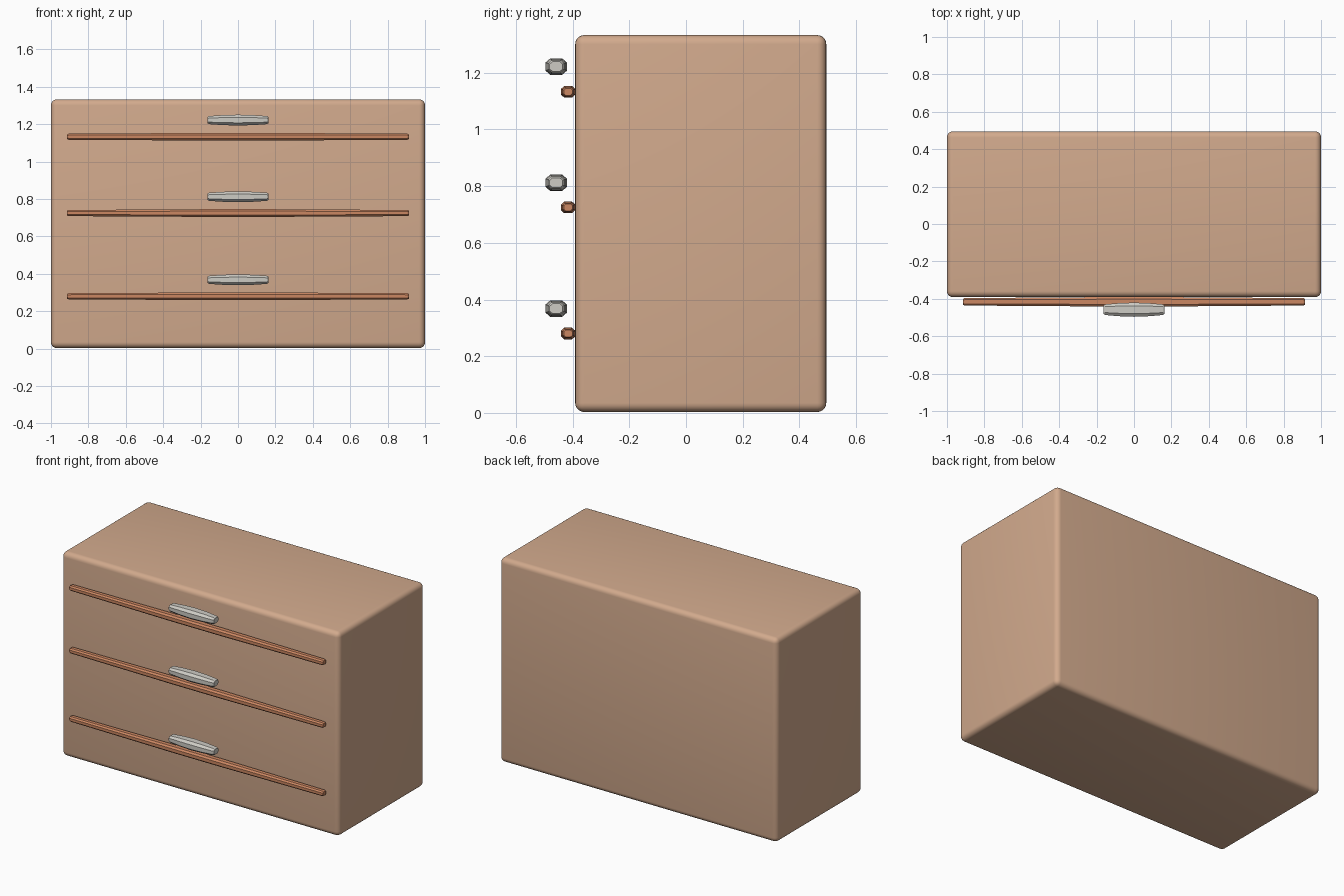
import bpy, bmesh, math
from mathutils import Vector

if "Cube" in bpy.data.objects:
    bpy.data.objects.remove(bpy.data.objects["Cube"])


def material(name, color):
    m = bpy.data.materials.new(name)
    m.diffuse_color = (*color, 1)
    m.use_nodes = True
    m.node_tree.nodes["Principled BSDF"].inputs["Base Color"].default_value = m.diffuse_color
    return m


TAN = material("tan_wood", (0.645, 0.402, 0.266))
COPPER = material("reddish_wood", (0.60, 0.242, 0.122))
GREY = material("pale_grey", (0.61, 0.597, 0.552))


def add_object(name, bm, mat):
    bmesh.ops.recalc_face_normals(bm, faces=bm.faces[:])
    me = bpy.data.meshes.new(name)
    bm.to_mesh(me)
    bm.free()
    me.materials.append(mat)
    ob = bpy.data.objects.new(name, me)
    bpy.context.collection.objects.link(ob)
    return ob


def box(name, lo, hi, bevel, mat):
    bm = bmesh.new()
    bmesh.ops.create_cube(bm, size=1)
    for v in bm.verts:
        v.co = Vector([(l + h) / 2 + c * (h - l) for l, h, c in zip(lo, hi, v.co)])
    bmesh.ops.bevel(bm, geom=bm.edges[:], offset=bevel, segments=5,
                    profile=0.5, affect='EDGES')
    ob = add_object(name, bm, mat)
    bpy.context.view_layer.objects.active = ob
    ob.select_set(True)
    bpy.ops.object.shade_smooth_by_angle(angle=math.radians(40))
    ob.select_set(False)


def tapered_bar(name, length, y, z, depth, height, stations, mat):
    """Eight-sided bar along x; stations are (fraction of half length, scale)."""
    section = [(1, .5), (.55, 1), (-.55, 1), (-1, .5),
               (-1, -.5), (-.55, -1), (.55, -1), (1, -.5)]
    path = [(-t, s) for t, s in stations] + [(t, s) for t, s in reversed(stations[:-1])]
    bm = bmesh.new()
    rings = [[bm.verts.new((t * length / 2, y + a * s * depth / 2, z + b * s * height / 2))
              for a, b in section] for t, s in path]
    for r0, r1 in zip(rings, rings[1:]):
        for i in range(8):
            j = (i + 1) % 8
            bm.faces.new((r0[i], r0[j], r1[j], r1[i]))
    bm.faces.new(rings[0])
    bm.faces.new(rings[-1])
    add_object(name, bm, mat)


# Cabinet body
box("cabinet_body", (-1, -0.391, 0.003), (1, 0.495, 1.333), 0.032, TAN)

# Three drawers, each with a dividing strip and a pull
drawers = [("top", 1.133, 1.222), ("middle", 0.725, 0.812), ("bottom", 0.28, 0.368)]
for label, strip_z, pull_z in drawers:
    tapered_bar(label + "_drawer_strip", 1.83, -0.416, strip_z, 0.05, 0.041,
                [(1, .6), (.99, .8), (.55, .9), (.2, 1), (0, 1)], COPPER)
    tapered_bar(label + "_drawer_pull", 0.325, -0.458, pull_z, 0.076, 0.058,
                [(1, .6), (.95, .75), (.5, .92), (0, 1)], GREY)
